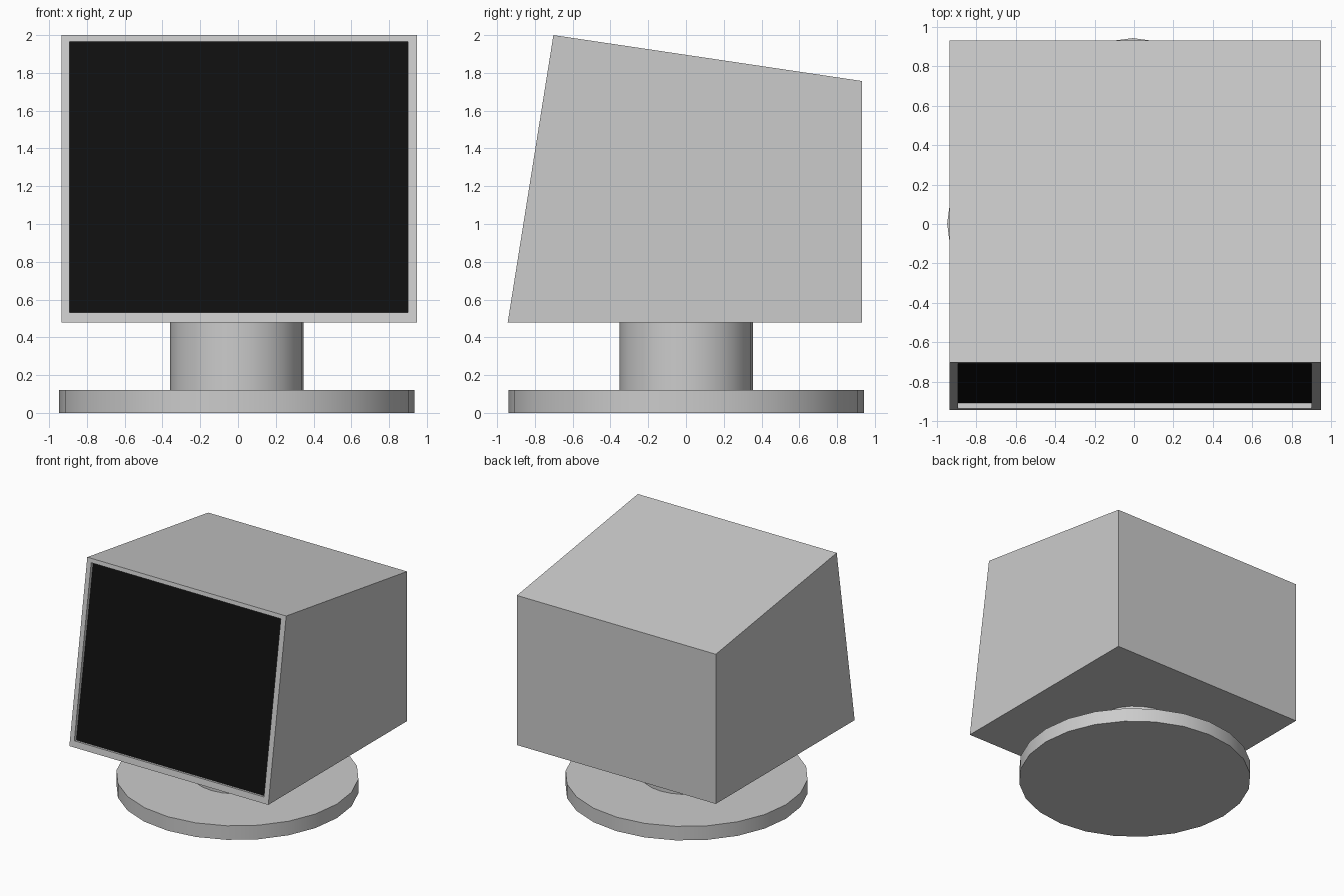
import bpy, bmesh
from mathutils import Vector

if "Cube" in bpy.data.objects:
    bpy.data.objects.remove(bpy.data.objects["Cube"])


def material(name, rgb):
    m = bpy.data.materials.new(name)
    m.diffuse_color = (*rgb, 1)
    m.use_nodes = True
    m.node_tree.nodes["Principled BSDF"].inputs["Base Color"].default_value = m.diffuse_color
    return m


grey = material("light_grey", (0.6, 0.6, 0.6))
black = material("screen_black", (0.005, 0.005, 0.005))


def disc(name, radius, z0, z1):
    bpy.ops.mesh.primitive_cylinder_add(vertices=24, radius=radius, depth=z1 - z0,
                                        location=(-0.0065, 0.0015, (z0 + z1) / 2))
    ob = bpy.context.object
    ob.name = name
    ob.data.materials.append(grey)
    bpy.ops.object.shade_smooth_by_angle()


# Swivel stand
disc("stand_base", 0.9405, 0, 0.12)
disc("stand_column", 0.3535, 0.12, 0.478)

# Casing: side profile extruded across x
profile = [(-0.944, 0.478), (0.931, 0.478), (0.931, 1.757), (-0.702, 2.0)]
bm = bmesh.new()
side = bm.faces.new([bm.verts.new((-0.934, y, z)) for y, z in profile])
ext = bmesh.ops.extrude_face_region(bm, geom=[side])
bmesh.ops.translate(bm, vec=(1.881, 0, 0),
                    verts=[g for g in ext["geom"] if isinstance(g, bmesh.types.BMVert)])
bmesh.ops.recalc_face_normals(bm, faces=bm.faces)

# Bezel: inset the front face, nudge it up the slope, then sink the screen
front = min(bm.faces, key=lambda f: f.normal.y)
bmesh.ops.inset_individual(bm, faces=[front], thickness=0.062)
slope = Vector((0, 0.242, 1.522)).normalized()
bmesh.ops.translate(bm, vec=slope * 0.009 + Vector((-0.003, 0, 0)), verts=front.verts)
inward = -front.normal.copy()
sunk = bmesh.ops.extrude_discrete_faces(bm, faces=[front])["faces"][0]
bmesh.ops.translate(bm, vec=inward * 0.028, verts=sunk.verts)
sunk.material_index = 1

mesh = bpy.data.meshes.new("monitor_casing")
bm.to_mesh(mesh)
bm.free()
mesh.materials.append(grey)
mesh.materials.append(black)
bpy.context.collection.objects.link(bpy.data.objects.new("monitor_casing", mesh))
